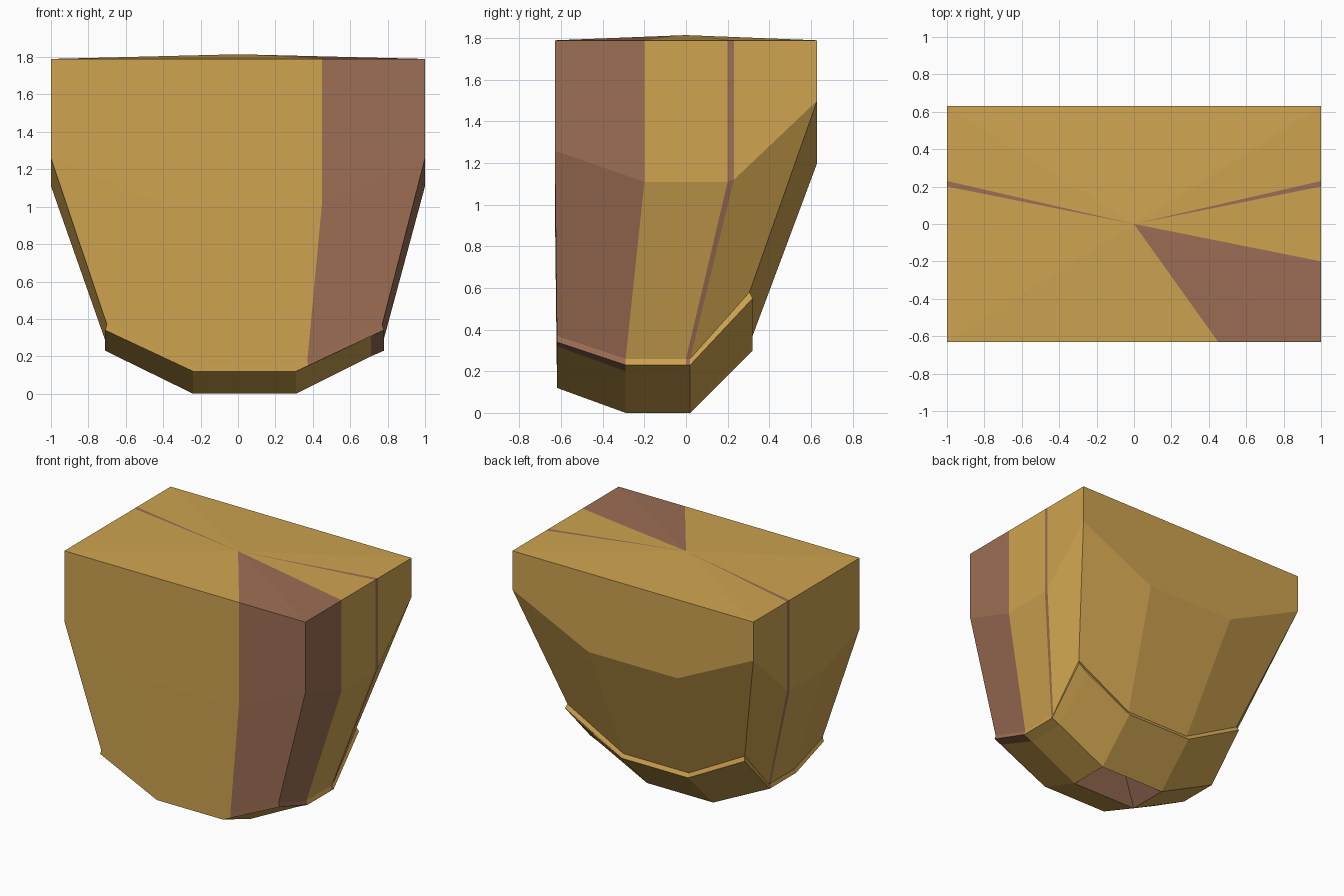
import bpy

if "Cube" in bpy.data.objects:
    bpy.data.objects.remove(bpy.data.objects["Cube"])


def material(name, rgb):
    m = bpy.data.materials.new(name)
    m.diffuse_color = (*rgb, 1)
    m.use_nodes = True
    m.node_tree.nodes["Principled BSDF"].inputs["Base Color"].default_value = m.diffuse_color
    return m


MATS = [material("golden_ochre", (0.62, 0.37, 0.08)),
        material("red_brown", (0.335, 0.157, 0.09))]


def build(name, verts, faces, colours):
    me = bpy.data.meshes.new(name)
    me.from_pydata(verts, [], faces)
    for m in MATS:
        me.materials.append(m)
    for p, c in zip(me.polygons, colours):
        p.material_index = c
    ob = bpy.data.objects.new(name, me)
    bpy.context.collection.objects.link(ob)
    return ob


# Counter-clockwise outline columns: top x, y, shoulder z, foot x, y, z
columns = [
    (-1, -.63, 1.26, -.71, -.62, .34),
    (-.37, -.63, 1.0, -.24, -.62, .12),
    (.37, -.63, 1.0, .31, -.62, .12),
    (.45, -.63, 1.03, .375, -.62, .15),
    (1, -.63, 1.26, .78, -.62, .34),
    (1, -.2, 1.11, .78, -.29, .23),
    (1, .2, 1.11, .78, 0, .23),
    (1, .23, 1.12, .78, .02, .23),
    (1, .63, 1.5, .78, .32, .55),
    (.37, .63, 1.2, .31, .32, .3),
    (-.37, .63, 1.2, -.24, .32, .3),
    (-1, .63, 1.5, -.71, .32, .55),
    (-1, .23, 1.12, -.71, .02, .23),
    (-1, .2, 1.11, -.71, 0, .23),
    (-1, -.2, 1.11, -.71, -.29, .23),
]
brown_columns = {3, 4, 6, 12}   # front right corner and the two thin side stripes
n = len(columns)

# Body: top fan, upright walls, tapering walls and a narrow ledge at the foot
verts, faces, colours = [], [], []
for x, y, zs, fx, fy, fz in columns:
    inset_x = .035 + (fx - .035) * .988
    inset_y = fy - (.015 if fy > .1 else 0)
    verts += [(x, y, 1.79), (x, y, zs), (inset_x, inset_y, fz + .03), (fx, fy, fz)]
apex = len(verts)
verts.append((0, 0, 1.815))
for i in range(n):
    a, b = 4 * i, 4 * ((i + 1) % n)
    c = int(i in brown_columns)
    faces.append((apex, a, b))
    colours.append(c)
    for k in range(3):
        faces.append((a + k, a + k + 1, b + k + 1, b + k))
        colours.append(c)
build("body", verts, faces, colours)

# Underside: a bevelled grid, split at x = 0.71 for the brown corner sliver
xs = [-.71, -.24, .31, .71, .78]
ys = [-.62, -.29, .02, .32]
x_rise = [.23, 0, 0, .20, .23]
y_rise = [.12, 0, 0, .30]
verts, faces, colours = [], [], []
for j, y in enumerate(ys):
    for i, x in enumerate(xs):
        dip = .01 if j == 0 and i in (0, 4) else 0
        verts.append((x, y, x_rise[i] + y_rise[j] - dip + (.02 if j == 3 and i in (0, 4) else 0)))
for j in range(3):
    for i in range(4):
        if i == 1 and j == 1:
            continue
        a = j * 5 + i
        faces.append((a, a + 5, a + 6, a + 1))
        colours.append(int(i == 3 and j == 0))

# Hollow in the middle of the underside
tip = len(verts)
verts.append((.08, -.08, .3))
ring = [6, 7, 12, 11]
for k in range(4):
    faces.append((ring[(k + 1) % 4], ring[k], tip))
    colours.append(int(k in (0, 3)))
build("underside", verts, faces, colours)
